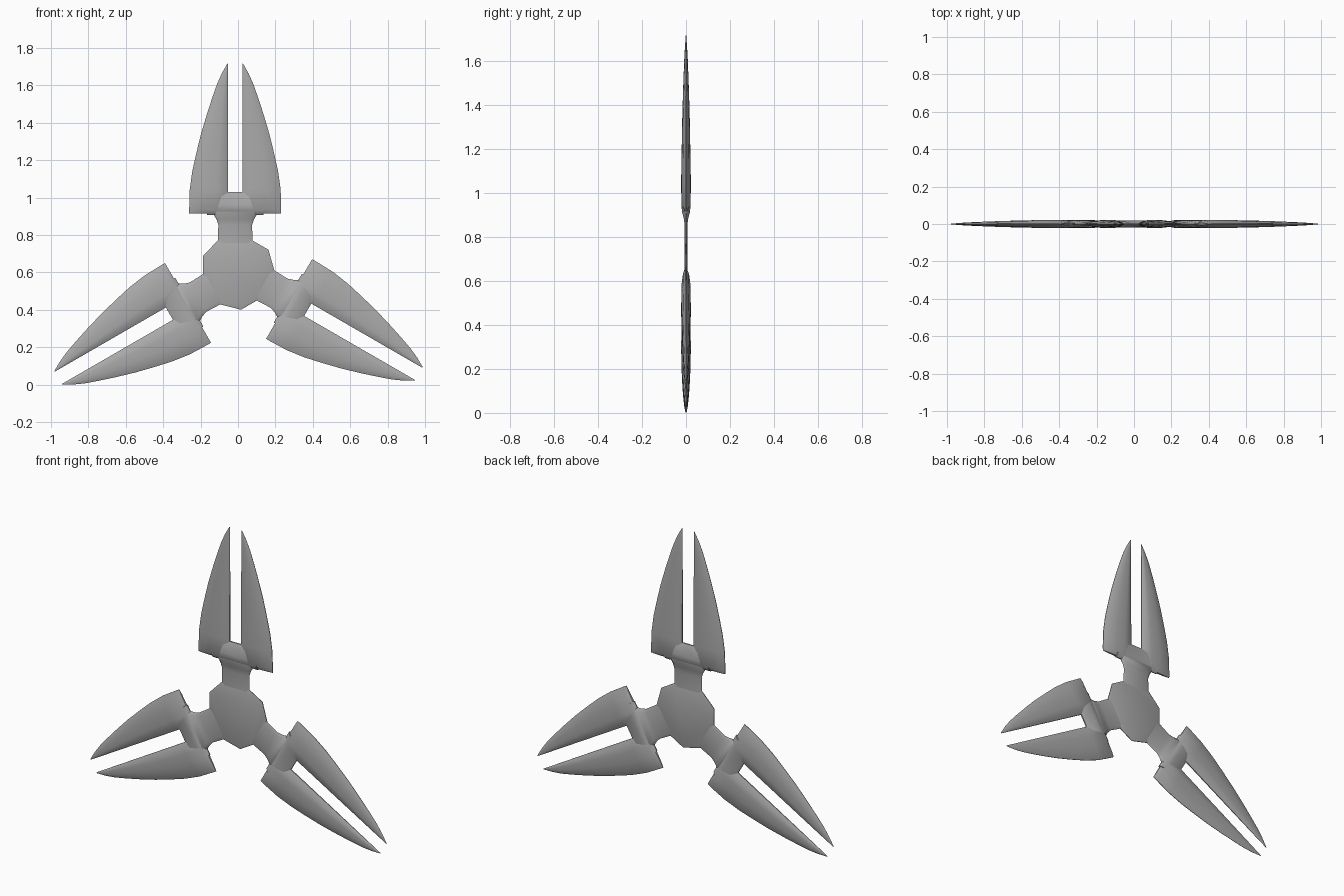
import bpy, bmesh, math
from mathutils import Vector, Matrix

cube = bpy.data.objects.get("Cube")
if cube:
    bpy.data.objects.remove(cube, do_unlink=True)

CENTRE = Vector((-0.003, 0, 0.603))
AXIS = -0.012          # sideways offset of each arm from the hub centre

steel = bpy.data.materials.new("grey_steel")
steel.use_nodes = True
steel.diffuse_color = (0.4, 0.4, 0.4, 1)
steel.node_tree.nodes["Principled BSDF"].inputs["Base Color"].default_value = (0.4, 0.4, 0.4, 1)


def loft(name, rings, turn=0):
    """Skin closed rings, cap both ends, then turn about the hub."""
    bm = bmesh.new()
    rows = [[bm.verts.new(p) for p in ring] for ring in rings]
    n = len(rows[0])
    for a, b in zip(rows, rows[1:]):
        for i in range(n):
            j = (i + 1) % n
            bm.faces.new((a[i], a[j], b[j], b[i]))
    bm.faces.new(rows[0])
    bm.faces.new(rows[-1])
    bmesh.ops.recalc_face_normals(bm, faces=bm.faces)
    bm.transform(Matrix.Translation(CENTRE) @ Matrix.Rotation(turn, 4, 'Y'))
    mesh = bpy.data.meshes.new(name)
    bm.to_mesh(mesh)
    bm.free()
    obj = bpy.data.objects.new(name, mesh)
    bpy.context.collection.objects.link(obj)
    mesh.materials.append(steel)
    bpy.ops.object.select_all(action='DESELECT')
    obj.select_set(True)
    bpy.context.view_layer.objects.active = obj
    bpy.ops.object.shade_smooth_by_angle(angle=math.radians(40))
    return obj


def pillow(inner, outer, z, t, side):
    """Lens-like cross-section with a sharp outer edge and bevelled inner edge."""
    w = outer - inner
    half = [(0, 0.15), (0.14, 0.8), (0.3, 1), (0.6, 0.95), (0.85, 0.65), (1, 0.08)]
    pts = [(f, y) for f, y in half] + [(f, -y) for f, y in reversed(half)]
    return [(AXIS + side * (inner + f * w), y * t, z) for f, y in pts]


# Blade stations: height, outer half width, half thickness
BLADE = [(0.312, 0.246, 0.006), (0.335, 0.246, 0.021), (0.44, 0.243, 0.022),
         (0.54, 0.229, 0.021), (0.63, 0.209, 0.019), (0.74, 0.182, 0.017),
         (0.844, 0.151, 0.014), (0.93, 0.123, 0.011), (1.004, 0.097, 0.008),
         (1.06, 0.072, 0.005), (1.113, 0.042, 0.001)]


def arm(label, turn):
    # Twin blades
    for side, word in ((-1, "right"), (1, "left")):
        loft(f"{label}_{word}_blade",
             [pillow(0.038, w, z, t, side) for z, w, t in BLADE], turn)
    # Bridge, dished where it meets the slot
    rings = []
    for x, dish in ((-0.15, 0.018), (-0.06, 0.018), (0, 0.007), (0.06, 0.018), (0.15, 0.018)):
        half = [(0.003, 0.304), (0.02, 0.325), (0.02, 0.355), (dish, 0.405), (0.004, 0.427)]
        rings.append([(AXIS + x, y, z) for y, z in half]
                     + [(AXIS + x, -y, z) for y, z in reversed(half)])
    loft(label + "_bridge", rings, turn)
    # Neck, flaring into the bridge
    rings = []
    for z, w, t in ((0.12, 0.093, 0.006), (0.17, 0.093, 0.006), (0.25, 0.09, 0.006),
                    (0.28, 0.1, 0.01), (0.31, 0.118, 0.018), (0.34, 0.118, 0.018)):
        sect = [(-w, 0), (-w + 0.02, t), (w - 0.02, t), (w, 0), (w - 0.02, -t), (-w + 0.02, -t)]
        rings.append([(AXIS + x, y, z) for x, y in sect])
    loft(label + "_neck", rings, turn)


for k, label in enumerate(("upper", "lower_left", "lower_right")):
    arm(label, k * math.tau / 3)

# Hub: three scalloped lobes with a thin bevelled rim
outline = []
for k in range(3):
    rot = Matrix.Rotation(k * math.tau / 3, 3, 'Y')
    outline += [rot @ Vector((x, 0, z)) for x, z in ((-0.105, 0.167), (0.081, 0.167), (0.166, 0.118))]
loft("hub", [[p * s + Vector((0, y, 0)) for p in outline]
             for s, y in ((0.92, -0.0065), (1, -0.002), (1, 0.002), (0.92, 0.0065))])
